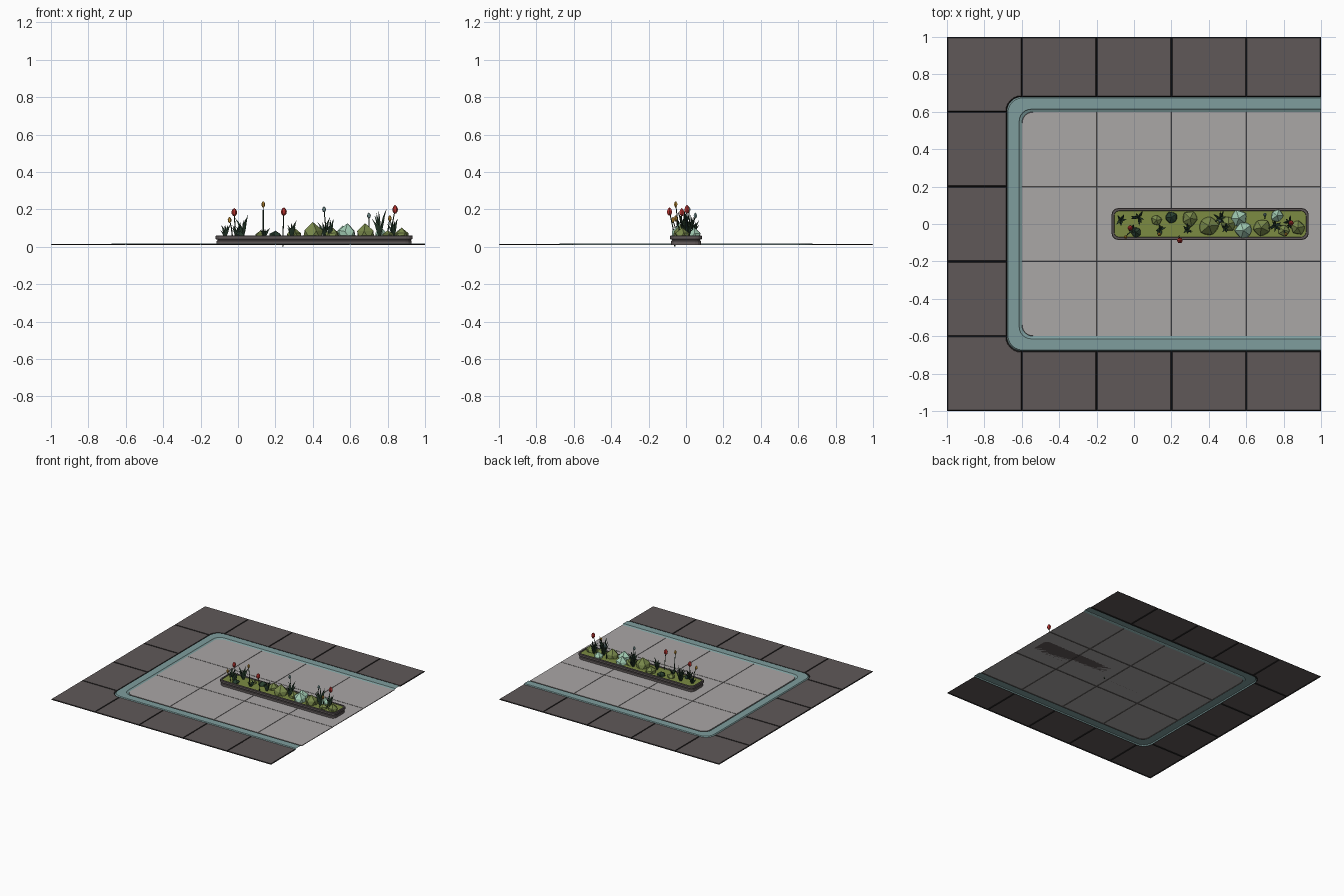
import bpy, bmesh, math, random
from mathutils import Vector

if "Cube" in bpy.data.objects:
    bpy.data.objects.remove(bpy.data.objects["Cube"])
random.seed(4)

def mat(name, r, g, b):
    m = bpy.data.materials.new(name)
    m.diffuse_color = (r, g, b, 1)
    m.use_nodes = True
    m.node_tree.nodes["Principled BSDF"].inputs["Base Color"].default_value = m.diffuse_color
    return m

PAVER = mat("dark paver", .115, .098, .098)
GROOVE = mat("groove black", .014, .013, .013)
STONE = mat("light stone", .40, .385, .38)
TEAL = mat("teal kerb", .21, .34, .34)
SOIL = mat("moss green", .20, .26, .055)
OLIVE = mat("olive bush", .19, .25, .07)
MINT = mat("mint succulent", .36, .60, .45)
LEAF = mat("dark leaf", .022, .05, .028)
RED = mat("red bud", .50, .035, .03)
YELLOW = mat("yellow bud", .56, .29, .04)

def finish(name, bm, *mats):
    bmesh.ops.recalc_face_normals(bm, faces=bm.faces)
    me = bpy.data.meshes.new(name)
    bm.to_mesh(me)
    bm.free()
    for m in mats:
        me.materials.append(m)
    ob = bpy.data.objects.new(name, me)
    bpy.context.collection.objects.link(ob)
    return ob

def arc(cx, cy, r, a0, a1, n=6):
    return [(cx + r * math.cos(math.radians(a0 + (a1 - a0) * i / n)),
             cy + r * math.sin(math.radians(a0 + (a1 - a0) * i / n))) for i in range(n + 1)]

def rect(x0, x1, y0, y1):
    return [(x0, y0), (x1, y0), (x1, y1), (x0, y1)]

def tiles(name, outlines, m, gap_mat, gap, depth):
    """Flat tiles whose sunken rims form the joints."""
    bm = bmesh.new()
    for pts in outlines:
        f = bm.faces.new([bm.verts.new((x, y, .009)) for x, y in pts])
        f.normal_update()
        if f.normal.z < 0:
            f.normal_flip()
        rim = bmesh.ops.inset_individual(bm, faces=[f], thickness=gap, depth=depth)["faces"]
        for r in rim:
            r.material_index = 1
    ob = finish(name, bm, m, gap_mat)
    # open sheets: face every tile upwards
    for p in ob.data.polygons:
        if p.normal.z < 0:
            p.flip()

# ---- ground: outer pavers, inner stone slabs
cols = [-.6, -.2, .2, .6, 1.0]
outer = [rect(-1, -.68, y, y + .4) for y in (-.6, -.2, .2)]
for s in (1, -1):
    outer += [[(x, s * y) for x, y in rect(a, a + .4, .68, 1)] for a in cols[:4]]
    notch = [(-1, 1), (-1, .6)] + arc(-.6, .6, .08, 180, 90) + [(-.6, 1)]
    outer.append([(x, s * y) for x, y in notch])
tiles("outer_pavers", outer, PAVER, GROOVE, .007, .006)

inner = []
for a in cols[:4]:
    for b in (-.6, -.2, .2):
        if a == -.6 and b != -.2:
            s = 1 if b > 0 else -1
            pts = [(-.2, .2), (-.2, .6)] + arc(-.54, .54, .06, 90, 180) + [(-.6, .2)]
            inner.append([(x, s * y) for x, y in pts])
        else:
            inner.append(rect(a, a + .4, b, b + .4))
tiles("inner_slabs", inner, STONE, PAVER, .0025, .004)

# ---- teal kerb, open at the right edge
bm = bmesh.new()
rows = []
for d, z in ((0, .009), (.006, .018), (.066, .018), (.069, .014), (.08, .009)):
    r, e = .08 - .25 * d, .68 - d
    pts = ([(1, e)] + arc(-e + r, e - r, r, 90, 180) + arc(-e + r, -e + r, r, 180, 270) + [(1, -e)])
    rows.append([bm.verts.new((x, y, z)) for x, y in pts])
for a, b in zip(rows, rows[1:]):
    for i in range(len(a) - 1):
        bm.faces.new((a[i], a[i + 1], b[i + 1], b[i]))
kerb = finish("teal_kerb", bm, TEAL)
for p in kerb.data.polygons:
    if p.normal.z < 0:
        p.flip()

# ---- planter trough with a recessed waist, and its moss bed
CX, HX, HY = .407, .527, .085
def ring(bm, off, z):
    r, x, y = .035 - off * .5, HX - off, HY - off
    pts = (arc(CX + x - r, y - r, r, 0, 90, 3) + arc(CX - x + r, y - r, r, 90, 180, 3)
           + arc(CX - x + r, -y + r, r, 180, 270, 3) + arc(CX + x - r, -y + r, r, 270, 360, 3))
    return [bm.verts.new((px, py, z)) for px, py in pts]

bm = bmesh.new()
rs = [ring(bm, o, z) for o, z in ((.006, .013), (.006, .031), (.01, .034), (.01, .038),
                                  (0, .041), (0, .057), (.003, .060), (.013, .060), (.015, .05))]
for a, b in zip(rs, rs[1:]):
    for i in range(len(a)):
        j = (i + 1) % len(a)
        bm.faces.new((a[i], a[j], b[j], b[i]))
bm.faces.new(rs[0])
finish("planter_trough", bm, PAVER)
bm = bmesh.new()
bm.faces.new(ring(bm, .0145, .055))
finish("moss_bed", bm, SOIL)

# ---- plant helpers
def tube(bm, path, radii, sides):
    rs = []
    for p, r in zip(path, radii):
        p = Vector(p)
        rs.append([bm.verts.new(p + Vector((r * math.cos(k * math.tau / sides),
                   r * math.sin(k * math.tau / sides), 0))) for k in range(sides)])
    for a, b in zip(rs, rs[1:]):
        for i in range(sides):
            j = (i + 1) % sides
            bm.faces.new((a[i], a[j], b[j], b[i]))
    bm.faces.new(rs[0])
    bm.faces.new(rs[-1])

def bush(name, x, y, r, top, m):
    bm = bmesh.new()
    bmesh.ops.create_icosphere(bm, subdivisions=1, radius=1)
    a = random.uniform(0, 6)
    h = top - .05
    for v in bm.verts:
        c = v.co * random.uniform(.88, 1.08)
        px, py = c.x * math.cos(a) - c.y * math.sin(a), c.x * math.sin(a) + c.y * math.cos(a)
        v.co = (x + px * r, y + py * r, .05 + max(-.15, c.z) * h)
    finish(name, bm, m)

def spikes(name, x, y, top, n, spread):
    bm = bmesh.new()
    for k in range(n):
        a = k * math.tau / n + random.uniform(-.4, .4)
        h = (top - .05) * (1 if k == 0 else random.uniform(.5, .95))
        s = spread * random.uniform(.6, 1)
        dx, dy = s * math.cos(a), s * math.sin(a)
        path = [(x + dx * t, y + dy * t, .05 + h * u) for t, u in ((.05, 0), (.3, .4), (.6, .75), (1, 1))]
        tube(bm, path, (.005, .0085, .006, .0005), 3)
    finish(name, bm, LEAF)

def flower(name, base, tip, r, h, m):
    b, t = Vector(base), Vector(tip)
    bm = bmesh.new()
    mid = b.lerp(t, .5) + Vector(((b.x - t.x) * .2, (b.y - t.y) * .2, 0))
    tube(bm, [b, mid, t], (.0035, .003, .0025), 4)
    finish(name + "_stem", bm, LEAF)
    bm = bmesh.new()
    tube(bm, [t + Vector((0, 0, h * u)) for u in (-.5, -.25, .05, .35, .5)],
         [r * q for q in (.35, .9, 1, .6, .1)], 6)
    finish(name + "_bud", bm, m)

# ---- bushes: x, y, radius, top height, colour
for i, (x, y, r, t, m) in enumerate([
        (.12, .02, .032, .09, OLIVE), (.20, .035, .035, .09, LEAF), (.30, .03, .046, .10, OLIVE),
        (.40, -.01, .06, .133, OLIVE), (.505, 0, .045, .10, OLIVE), (.56, .03, .05, .11, MINT),
        (.585, -.035, .05, .128, MINT), (.68, -.02, .052, .128, OLIVE), (.765, .045, .038, .10, MINT),
        (.80, -.035, .035, .09, OLIVE), (.875, -.02, .042, .10, OLIVE), (.01, -.045, .03, .085, LEAF)]):
    bush(f"bush_{i + 1}", x, y, r, t, m)

# ---- spiky leaf clumps: x, y, top, count, spread
for i, c in enumerate([(-.07, .02, .12, 5, .035), (.025, .035, .17, 7, .045), (.14, -.03, .10, 6, .035),
                       (.285, -.03, .14, 7, .035), (.46, .03, .16, 7, .045), (.49, -.02, .15, 5, .03),
                       (.755, -.01, .20, 8, .05), (.83, .01, .15, 6, .04), (-.01, -.03, .13, 6, .03)]):
    spikes(f"leaf_clump_{i + 1}", *c)

# ---- tall flowers
for n, b, t, r, h, m in [
        ("red_flower_1", (-.015, -.03, .05), (-.02, -.022, .185), .015, .042, RED),
        ("red_flower_2", (.24, -.06, 0), (.245, -.088, .188), .016, .042, RED),
        ("red_flower_3", (.82, -.01, .05), (.84, .005, .20), .015, .045, RED),
        ("yellow_flower_1", (-.03, -.05, .05), (-.045, -.07, .143), .010, .032, YELLOW),
        ("yellow_flower_2", (.135, -.04, .05), (.135, -.055, .227), .010, .032, YELLOW),
        ("yellow_flower_3", (.80, -.03, .05), (.812, -.055, .152), .010, .032, YELLOW),
        ("teal_flower_1", (.47, .02, .05), (.46, .015, .20), .010, .03, TEAL),
        ("teal_flower_2", (.70, .03, .05), (.70, .05, .167), .010, .03, TEAL)]:
    flower(n, b, t, r, h, m)
